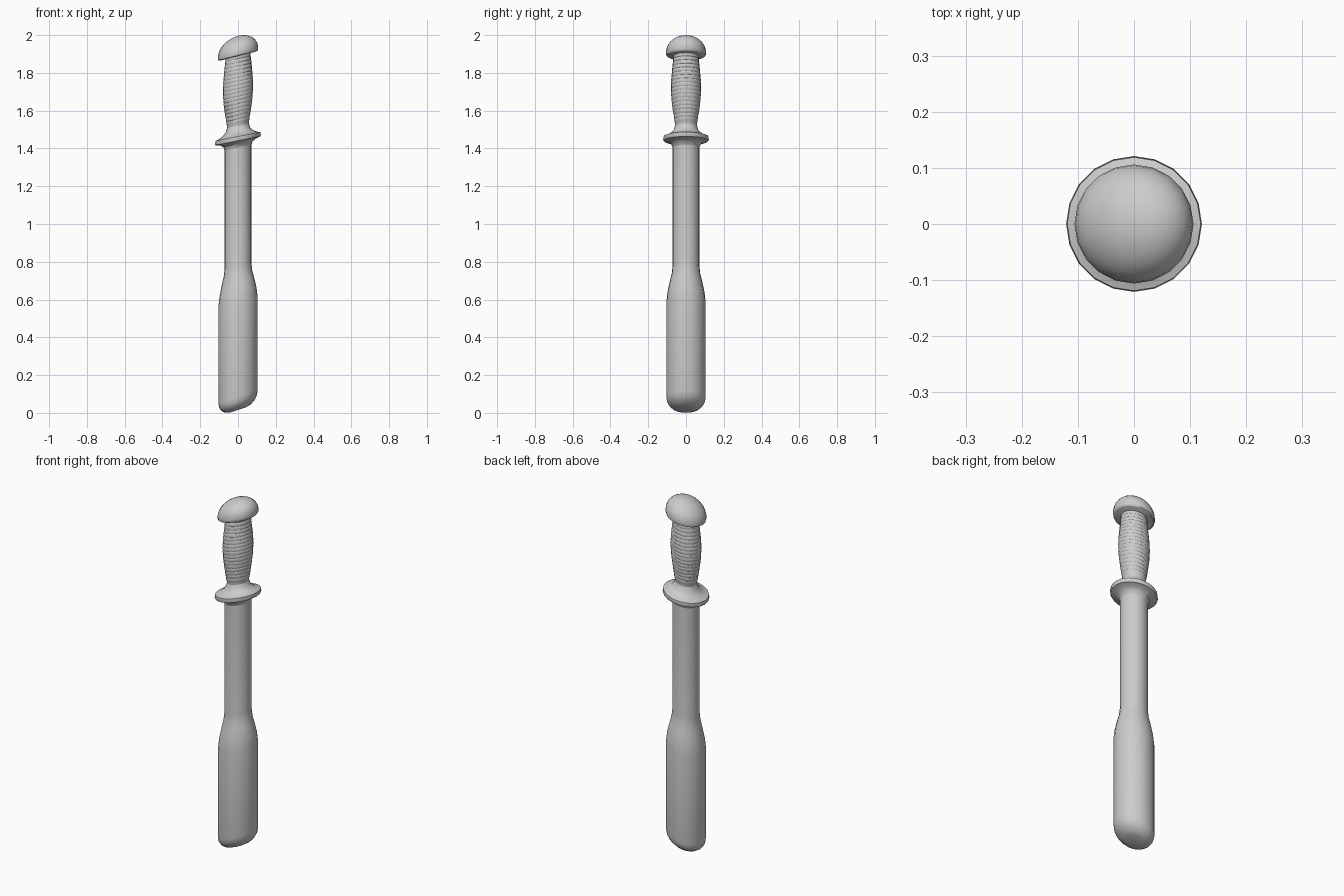
import bpy, bmesh, math

if "Cube" in bpy.data.objects:
    bpy.data.objects.remove(bpy.data.objects["Cube"])

SIDES = 20


def lathe(name, profile):
    """Revolve (radius, z, slope) rows about z; slope tilts each ring along x."""
    bm = bmesh.new()
    rings = []
    for r, z, slope in profile:
        if r == 0:
            rings.append([bm.verts.new((0, 0, z))])
            continue
        ring = []
        for i in range(SIDES):
            a = 2 * math.pi * i / SIDES
            x = r * math.cos(a)
            ring.append(bm.verts.new((x, r * math.sin(a), z + slope * x)))
        rings.append(ring)
    for lo, hi in zip(rings, rings[1:]):
        for i in range(SIDES):
            j = (i + 1) % SIDES
            if len(lo) == 1:
                bm.faces.new((lo[0], hi[j], hi[i]))
            elif len(hi) == 1:
                bm.faces.new((lo[i], lo[j], hi[0]))
            else:
                bm.faces.new((lo[i], lo[j], hi[j], hi[i]))
    bmesh.ops.recalc_face_normals(bm, faces=bm.faces)
    mesh = bpy.data.meshes.new(name)
    bm.to_mesh(mesh)
    bm.free()
    obj = bpy.data.objects.new(name, mesh)
    bpy.context.collection.objects.link(obj)
    bpy.ops.object.select_all(action='DESELECT')
    obj.select_set(True)
    bpy.context.view_layer.objects.active = obj
    bpy.ops.object.shade_smooth_by_angle(angle=math.radians(35))
    return obj


# Shaft with a thicker, slanted lower end
lathe("shaft", [
    (0, 0.018, 0.33), (0.045, 0.016, 0.33), (0.07, 0.024, 0.33),
    (0.09, 0.042, 0.33), (0.1, 0.06, 0.33), (0.104, 0.085, 0.33),
    (0.104, 0.585, 0.25), (0.098, 0.64, 0.25), (0.085, 0.70, 0.22),
    (0.075, 0.74, 0.2), (0.071, 0.78, 0.2), (0.071, 1.41, 0.2)])

# Flared guard
lathe("guard", [(r, z, 0.2) for r, z in [
    (0.071, 1.405), (0.078, 1.423), (0.095, 1.434), (0.118, 1.44),
    (0.121, 1.446), (0.119, 1.463), (0.10, 1.469), (0.08, 1.481),
    (0.065, 1.498), (0.058, 1.52)]])


# Swelling grip with fine rings
def grip_radius(z):
    t = (z - 1.51) / 0.39
    return 0.057 + 0.009 * t + 0.018 * math.sin(math.pi * min(t, 1)) ** 1.3


grip = [(0.058, 1.51, 0.2)]
for k in range(18):
    z = 1.535 + k * 0.02
    for dz, dr in ((0, -0.0015), (0.004, 0), (0.016, 0)):
        grip.append((grip_radius(z + dz) + dr, z + dz, 0.22))
grip.append((0.064, 1.9, 0.24))
lathe("grip", grip)

# Domed pommel cap
cap = [(0, 1.893), (0.098, 1.889), (0.104, 1.893), (0.106, 1.90)]
for k in range(9):
    a = math.pi / 2 * k / 8
    cap.append((0 if k == 8 else 0.106 * math.cos(a), 1.91 + 0.086 * math.sin(a)))
lathe("pommel", [(r, z, 0.25) for r, z in cap])
